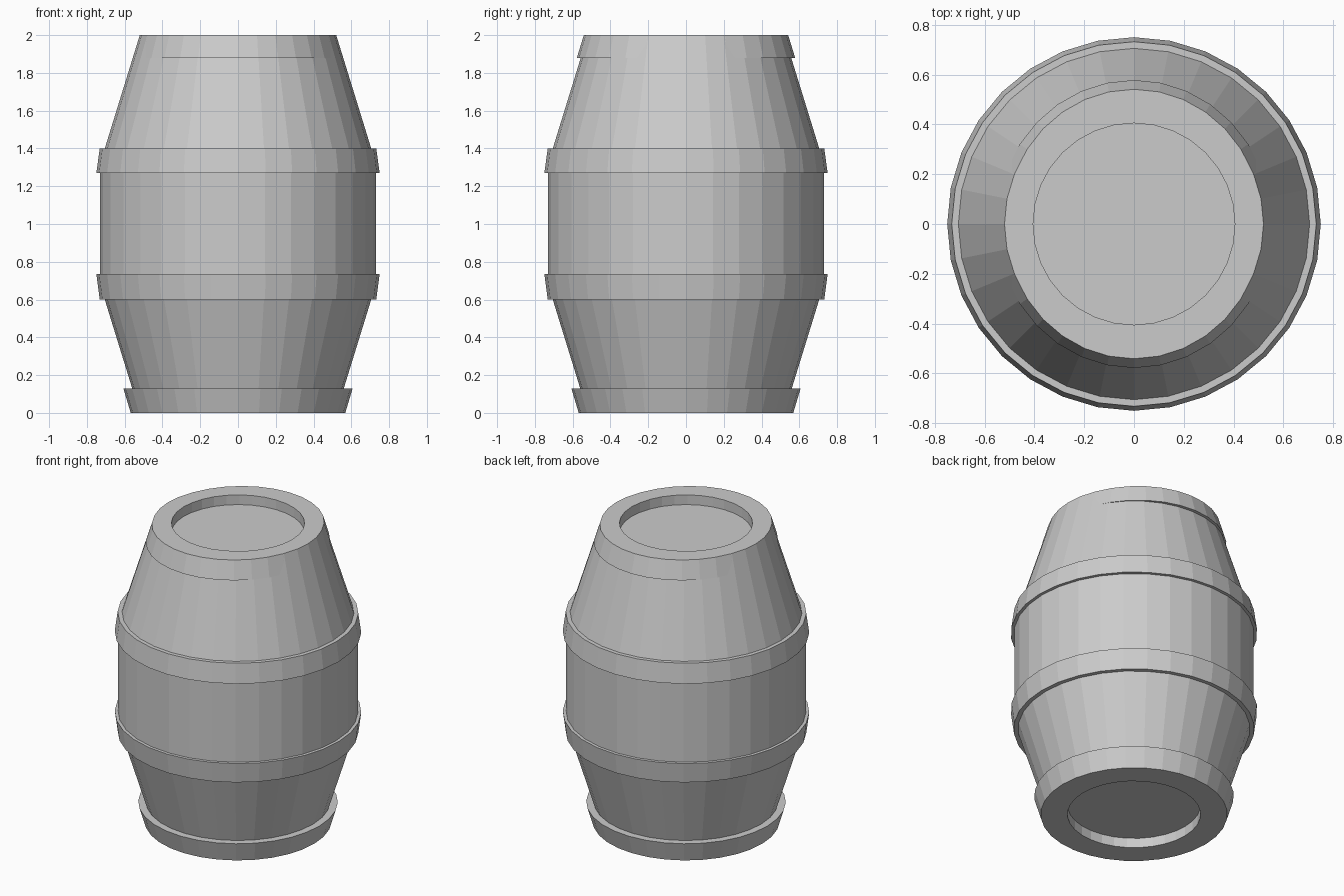
import bpy
import bmesh
from math import cos, sin, tau

if "Cube" in bpy.data.objects:
    bpy.data.objects.remove(bpy.data.objects["Cube"], do_unlink=True)

SIDES = 32

grey = bpy.data.materials.new("plain grey")
grey.use_nodes = True
colour = (0.6, 0.6, 0.6, 1)
grey.diffuse_color = colour
grey.node_tree.nodes["Principled BSDF"].inputs["Base Color"].default_value = colour


def lathe(name, profile, closed, x_scale=1.0):
    """Spin (radius, z) points; close the loop or cap both open ends."""
    bm = bmesh.new()
    rings = [[bm.verts.new((r * x_scale * cos(tau * i / SIDES), r * sin(tau * i / SIDES), z))
              for i in range(SIDES)] for r, z in profile]
    pairs = list(zip(rings, rings[1:]))
    if closed:
        pairs.append((rings[-1], rings[0]))
    else:
        bm.faces.new(rings[0])
        bm.faces.new(rings[-1])
    for a, b in pairs:
        for i in range(SIDES):
            j = (i + 1) % SIDES
            bm.faces.new((a[i], a[j], b[j], b[i]))
    bmesh.ops.recalc_face_normals(bm, faces=bm.faces)
    mesh = bpy.data.meshes.new(name)
    bm.to_mesh(mesh)
    bm.free()
    mesh.materials.append(grey)
    obj = bpy.data.objects.new(name, mesh)
    bpy.context.collection.objects.link(obj)
    return obj


# Barrel body with a recessed head at each end
lower = [(0.405, 0.065), (0.405, 0), (0.52, 0), (0.73, 0.68)]
upper = [(r, 2 - z) for r, z in reversed(lower)]
lathe("barrel_body", lower + upper, closed=False)


# Tapered hoops: bottom z, bottom radius, top z, top radius, inner radii
def hoop(name, z0, r0, z1, r1, inner0, inner1, x_scale=1.0):
    lathe(name, [(r0, z0), (r1, z1), (inner1, z1), (inner0, z0)], True, x_scale)


hoop("bottom_hoop", 0, 0.568, 0.13, 0.607, 0.52, 0.55)
hoop("lower_middle_hoop", 0.6, 0.732, 0.735, 0.75, 0.69, 0.71)
hoop("upper_middle_hoop", 1.27, 0.75, 1.4, 0.732, 0.71, 0.69)
# The top hoop is slightly oval and sinks into the staves at the sides
hoop("top_hoop", 1.88, 0.578, 2, 0.541, 0.53, 0.5, x_scale=0.954)
